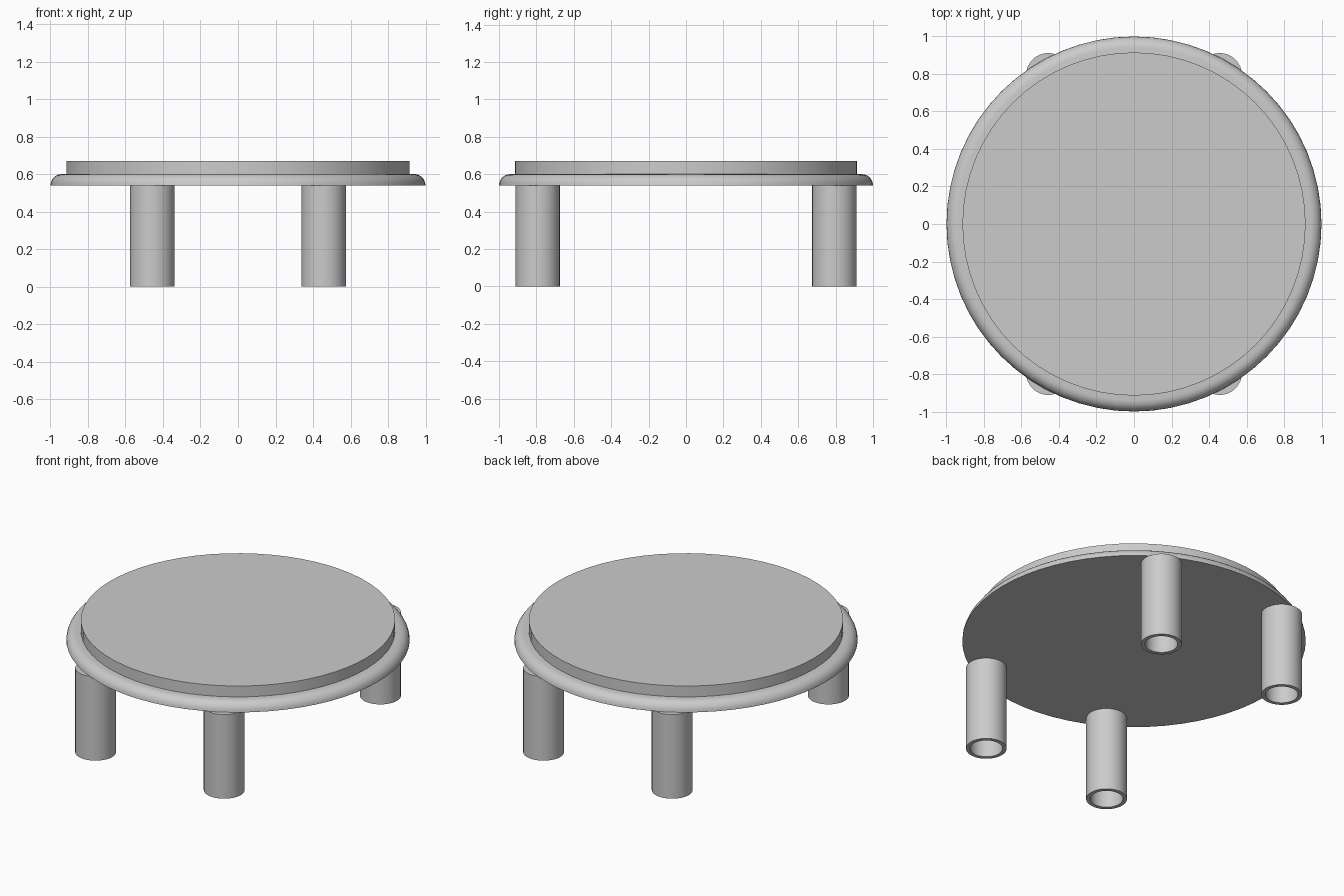
import bpy, bmesh, math

cube = bpy.data.objects.get("Cube")
if cube:
    bpy.data.objects.remove(cube, do_unlink=True)

grey = bpy.data.materials.new("plain grey")
grey.use_nodes = True
colour = (0.6, 0.6, 0.6, 1)
grey.diffuse_color = colour
grey.node_tree.nodes["Principled BSDF"].inputs["Base Color"].default_value = colour


def lathe(name, profile, sides, location=(0, 0, 0)):
    """Spin a (radius, height) profile around z; zero radius closes on the axis."""
    bm = bmesh.new()
    verts = [bm.verts.new((r, 0, z)) for r, z in profile]
    edges = [bm.edges.new(pair) for pair in zip(verts, verts[1:])]
    bmesh.ops.spin(bm, geom=verts + edges, cent=(0, 0, 0), axis=(0, 0, 1),
                   angle=math.tau, steps=sides, use_duplicate=False)
    bmesh.ops.remove_doubles(bm, verts=bm.verts, dist=1e-4)
    bmesh.ops.recalc_face_normals(bm, faces=bm.faces)
    mesh = bpy.data.meshes.new(name)
    bm.to_mesh(mesh)
    bm.free()
    mesh.materials.append(grey)
    obj = bpy.data.objects.new(name, mesh)
    obj.location = location
    bpy.context.collection.objects.link(obj)
    bpy.ops.object.select_all(action="DESELECT")
    obj.select_set(True)
    bpy.context.view_layer.objects.active = obj
    bpy.ops.object.shade_smooth_by_angle(angle=math.radians(35))
    return obj


LEG_TOP, RIM_TOP, TOP = 0.54, 0.60, 0.67

# Rounded rim: flat underside, quarter-round outer edge
bulge = RIM_TOP - LEG_TOP
arc = [(1 - bulge + bulge * math.cos(a), LEG_TOP + bulge * math.sin(a))
       for a in (math.pi / 2 * i / 6 for i in range(7))]
lathe("rim", [(0, LEG_TOP)] + arc + [(0, RIM_TOP)], 64)

# Raised flat table top
lathe("table_top", [(0, RIM_TOP), (0.915, RIM_TOP), (0.915, TOP), (0, TOP)], 64)

# Four hollow legs, closed at the top
LEG_R, WALL = 0.119, 0.024
leg_profile = [(0, LEG_TOP), (LEG_R, LEG_TOP), (LEG_R, 0),
               (LEG_R - WALL, 0), (LEG_R - WALL, LEG_TOP - WALL), (0, LEG_TOP - WALL)]
for side, x in (("left", 0.457), ("right", -0.457)):
    for end, y in (("front", -0.793), ("back", 0.793)):
        lathe(f"{end}_{side}_leg", leg_profile, 32, (x, y, 0))
